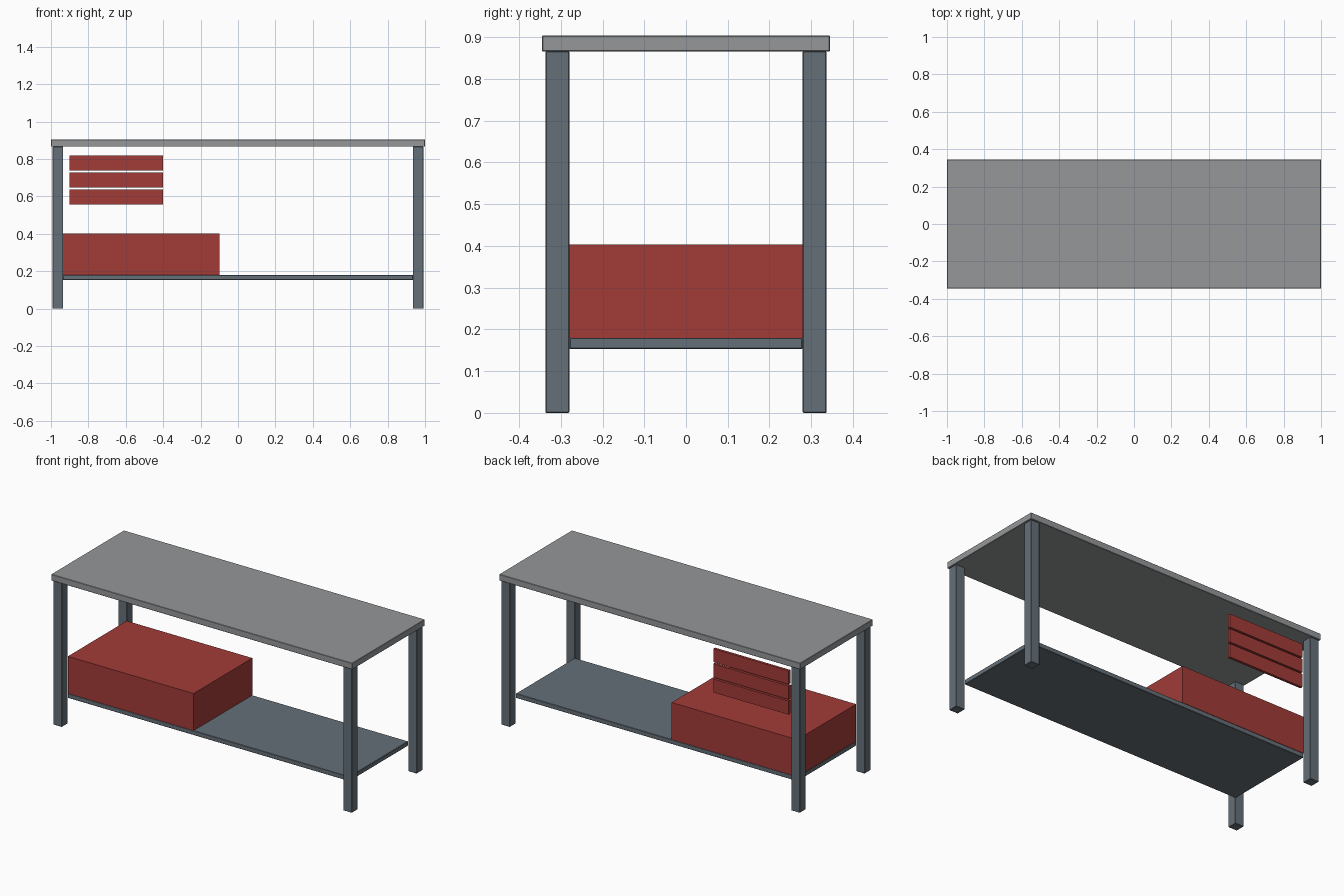
import bpy
import bmesh

if "Cube" in bpy.data.objects:
    bpy.data.objects.remove(bpy.data.objects["Cube"])


def material(name, rgb):
    mat = bpy.data.materials.new(name)
    mat.diffuse_color = (*rgb, 1)
    mat.use_nodes = True
    mat.node_tree.nodes["Principled BSDF"].inputs["Base Color"].default_value = mat.diffuse_color
    return mat


STEEL = material("worktop_grey", (0.30, 0.31, 0.32))
FRAME = material("frame_slate", (0.13, 0.16, 0.19))
RED = material("painted_red", (0.36, 0.045, 0.04))


def box(name, x, y, z, mat, bevel=0.0):
    """Box spanning the (min, max) ranges, with optional small chamfer."""
    bm = bmesh.new()
    bmesh.ops.create_cube(bm, size=1)
    for v in bm.verts:
        for i, (lo, hi) in enumerate((x, y, z)):
            v.co[i] = lo if v.co[i] < 0 else hi
    mesh = bpy.data.meshes.new(name)
    bm.to_mesh(mesh)
    bm.free()
    mesh.materials.append(mat)
    obj = bpy.data.objects.new(name, mesh)
    bpy.context.collection.objects.link(obj)
    if bevel:
        mod = obj.modifiers.new("edge_bevel", 'BEVEL')
        mod.width = bevel
        mod.segments = 1
    return obj


# Worktop
box("worktop", (-1, 1), (-0.345, 0.345), (0.866, 0.904), STEEL, 0.002)

# Four square legs, inset slightly from the worktop corners
LEG_X, LEG_Y, LEG_HALF = 0.963, 0.308, 0.0285
for side, sx in (("left", -1), ("right", 1)):
    for depth, sy in (("front", -1), ("back", 1)):
        cx, cy = sx * LEG_X, sy * LEG_Y
        box(f"{depth}_{side}_leg", (cx - LEG_HALF, cx + LEG_HALF),
            (cy - LEG_HALF, cy + LEG_HALF), (0, 0.866), FRAME, 0.002)

# Lower shelf between the legs
box("lower_shelf", (-0.935, 0.935), (-0.279, 0.279), (0.153, 0.180), FRAME, 0.002)

# Storage chest standing on the left of the shelf
box("storage_chest", (-0.935, -0.10), (-0.279, 0.279), (0.180, 0.403), RED)

# Three stacked slats at the back left
for i in range(3):
    z = 0.556 + i * 0.091
    box(f"back_slat_{i + 1}", (-0.90, -0.40), (0.296, 0.312), (z, z + 0.081), RED)
